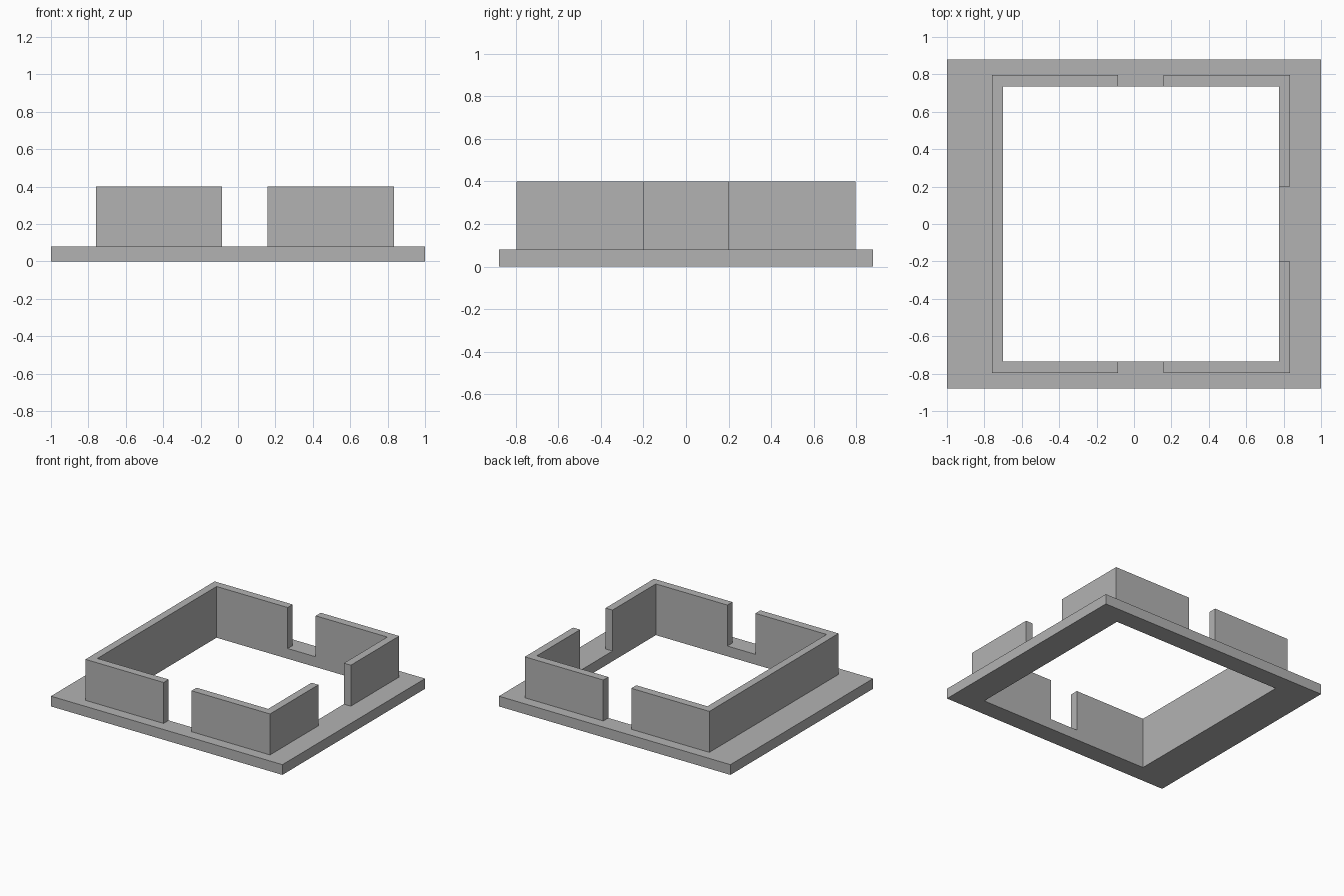
import bpy
import bmesh

cube = bpy.data.objects.get("Cube")
if cube:
    bpy.data.objects.remove(cube)

# Plan dimensions
BASE_X, BASE_Y = 1.0, 0.88
OUT_L, OUT_R, OUT_Y = -0.76, 0.835, 0.797
IN_L, IN_R, IN_Y = -0.70, 0.775, 0.735
DOOR_L, DOOR_R, SIDE_DOOR = -0.085, 0.157, 0.20
BASE_TOP, WALL_TOP = 0.08, 0.40

grey = bpy.data.materials.new("plain grey")
grey.use_nodes = True
colour = (0.45, 0.45, 0.45, 1)
grey.diffuse_color = colour
grey.node_tree.nodes["Principled BSDF"].inputs["Base Color"].default_value = colour


def rectangle(x0, x1, y):
    return [(x0, -y), (x1, -y), (x1, y), (x0, y)]


def extrude_plan(name, outline, bottom, top, hole=None):
    """Raise a flat plan outline, with an optional matching hole, into a solid."""
    bm = bmesh.new()
    outer = [bm.verts.new((x, y, bottom)) for x, y in outline]
    if hole:
        inner = [bm.verts.new((x, y, bottom)) for x, y in hole]
        n = len(outer)
        for i in range(n):
            j = (i + 1) % n
            bm.faces.new((outer[i], outer[j], inner[j], inner[i]))
    else:
        bm.faces.new(outer)
    raised = bmesh.ops.extrude_face_region(bm, geom=bm.faces[:], use_keep_orig=True)
    verts = [g for g in raised["geom"] if isinstance(g, bmesh.types.BMVert)]
    bmesh.ops.translate(bm, verts=verts, vec=(0, 0, top - bottom))
    bmesh.ops.recalc_face_normals(bm, faces=bm.faces[:])
    mesh = bpy.data.meshes.new(name)
    bm.to_mesh(mesh)
    bm.free()
    mesh.materials.append(grey)
    obj = bpy.data.objects.new(name, mesh)
    bpy.context.collection.objects.link(obj)


# Base frame, open in the middle
extrude_plan("base_frame", rectangle(-BASE_X, BASE_X, BASE_Y), 0, BASE_TOP,
             hole=rectangle(IN_L, IN_R, IN_Y))

# Wall on the right side, returning along front and back to the doorways
extrude_plan("right_wall", [
    (DOOR_L, -OUT_Y), (DOOR_L, -IN_Y), (IN_L, -IN_Y), (IN_L, IN_Y),
    (DOOR_L, IN_Y), (DOOR_L, OUT_Y), (OUT_L, OUT_Y), (OUT_L, -OUT_Y),
], BASE_TOP, WALL_TOP)

# Corner walls either side of the left doorway
for name, s in (("front_left_corner_wall", -1), ("back_left_corner_wall", 1)):
    extrude_plan(name, [
        (DOOR_R, s * OUT_Y), (OUT_R, s * OUT_Y), (OUT_R, s * SIDE_DOOR),
        (IN_R, s * SIDE_DOOR), (IN_R, s * IN_Y), (DOOR_R, s * IN_Y),
    ], BASE_TOP, WALL_TOP)
